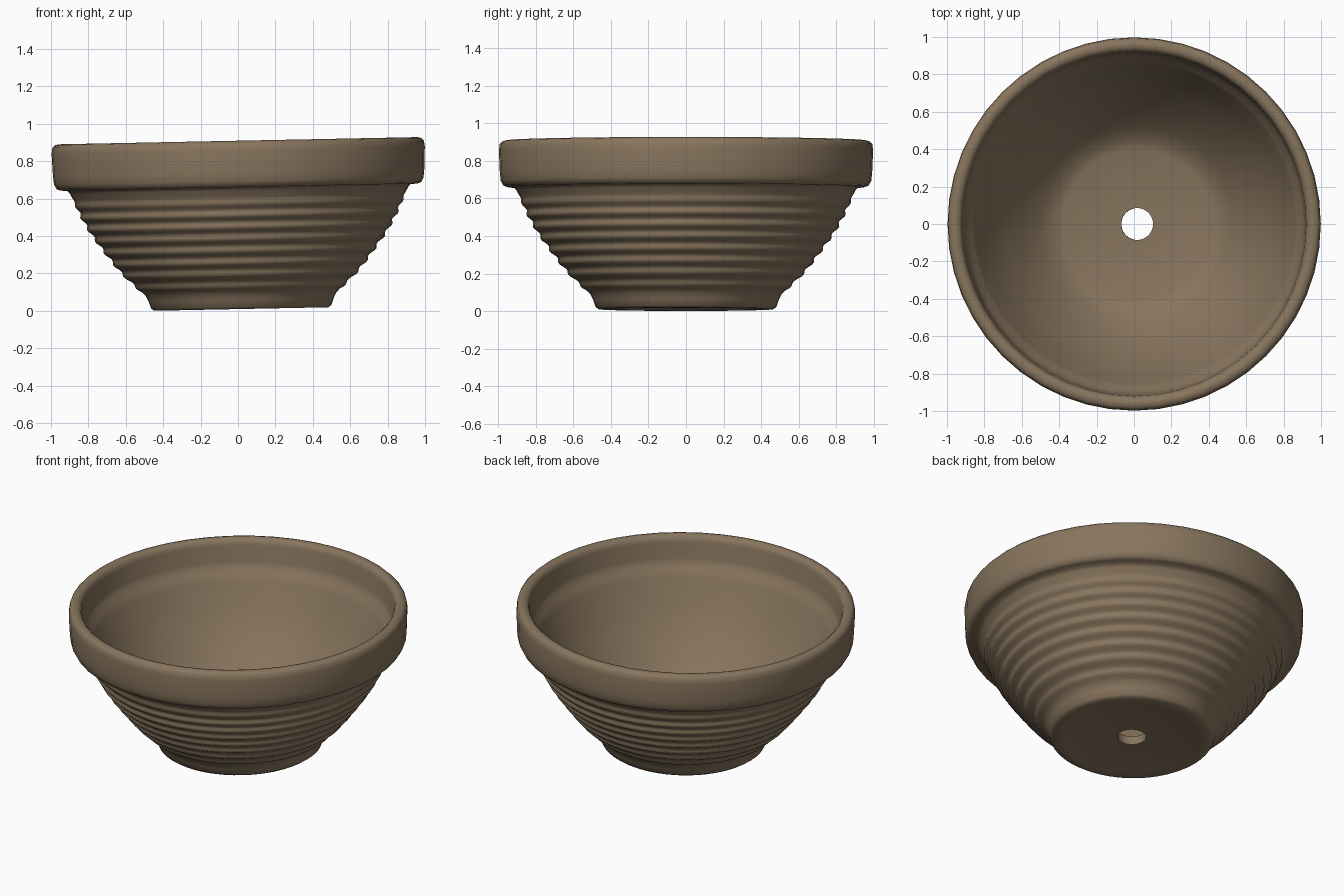
import bpy, bmesh, math
from mathutils import Matrix

if "Cube" in bpy.data.objects:
    bpy.data.objects.remove(bpy.data.objects["Cube"])

SIDES = 48

# Outer wall: smooth flare with throwing ridges added to it
flare = [(0.10, 0.530), (0.14, 0.575), (0.20, 0.635), (0.27, 0.690),
         (0.34, 0.742), (0.41, 0.792), (0.48, 0.832), (0.55, 0.866), (0.61, 0.892)]


def flare_radius(z):
    for (z0, r0), (z1, r1) in zip(flare, flare[1:]):
        if z <= z1:
            return r0 + (r1 - r0) * (z - z0) / (z1 - z0)
    return flare[-1][1]


# Closed profile (radius, height): underside, ridged wall, rim, inside, floor, drain hole
profile = [(0.085, 0.006), (0.39, 0.006), (0.41, 0.0), (0.465, 0.0), (0.482, 0.012),
           (0.495, 0.05), (0.51, 0.08)]
steps = 48
for i in range(steps + 1):
    z = 0.10 + 0.51 * i / steps
    fade = 1.0 if z < 0.5 else max(0.3, 1 - (z - 0.5) * 6)
    ridge = 0.009 * fade * math.sin(2 * math.pi * (z - 0.10) / 0.064)
    profile.append((flare_radius(z) + ridge, z))
profile += [(0.905, 0.635), (0.918, 0.65), (0.955, 0.652), (0.975, 0.66), (0.988, 0.685),
            (0.993, 0.73), (0.998, 0.85), (0.993, 0.882), (0.98, 0.895), (0.96, 0.90),
            (0.94, 0.896), (0.926, 0.882), (0.92, 0.86), (0.91, 0.76), (0.90, 0.725),
            (0.872, 0.695), (0.855, 0.66), (0.80, 0.53), (0.72, 0.39), (0.62, 0.25),
            (0.52, 0.135), (0.45, 0.078), (0.40, 0.062), (0.085, 0.060)]

# Lathe the profile into a watertight pot
bm = bmesh.new()
rings = []
for r, z in profile:
    rings.append([bm.verts.new((r * math.cos(2 * math.pi * k / SIDES),
                                r * math.sin(2 * math.pi * k / SIDES), z))
                  for k in range(SIDES)])
for i in range(len(rings)):
    a, b = rings[i], rings[(i + 1) % len(rings)]
    for k in range(SIDES):
        n = (k + 1) % SIDES
        bm.faces.new((a[k], a[n], b[n], b[k]))
bmesh.ops.recalc_face_normals(bm, faces=bm.faces)

# The pot leans slightly, its rim a little higher on the right
bm.transform(Matrix.Translation((0.018, 0, 0.0095)) @ Matrix.Rotation(-0.02, 4, 'Y'))

mesh = bpy.data.meshes.new("flower_pot")
bm.to_mesh(mesh)
bm.free()
pot = bpy.data.objects.new("flower_pot", mesh)
bpy.context.collection.objects.link(pot)

# Brown clay
clay = bpy.data.materials.new("brown_clay")
clay.diffuse_color = (0.245, 0.178, 0.112, 1)
clay.use_nodes = True
clay.node_tree.nodes["Principled BSDF"].inputs["Base Color"].default_value = clay.diffuse_color
mesh.materials.append(clay)

bpy.context.view_layer.objects.active = pot
pot.select_set(True)
bpy.ops.object.shade_smooth_by_angle(angle=math.radians(50))
